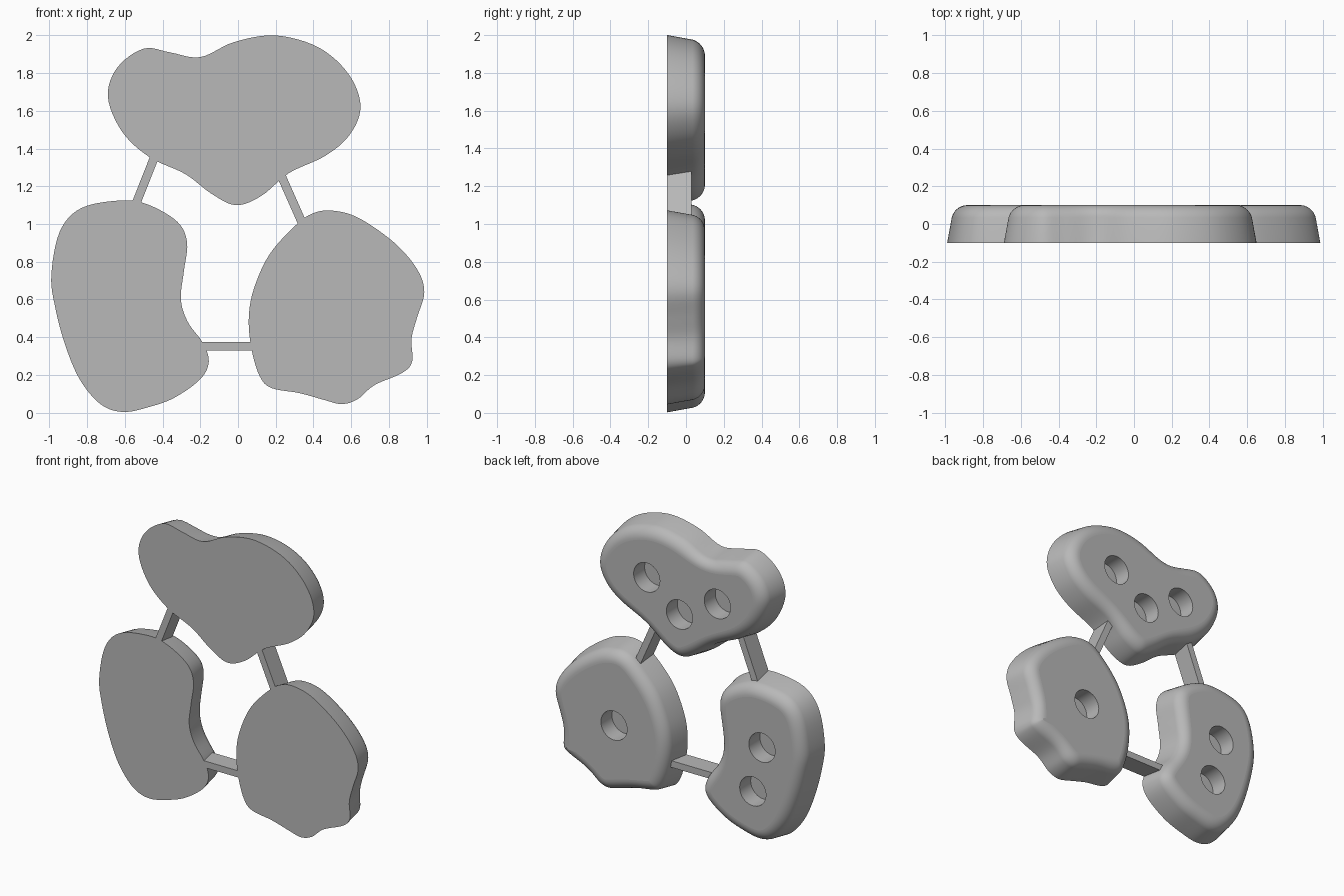
import bpy
import bmesh
from math import sin, cos, tan, radians, atan2
from mathutils import Vector

if "Cube" in bpy.data.objects:
    bpy.data.objects.remove(bpy.data.objects["Cube"], do_unlink=True)

FRONT, BACK = -0.1, 0.1
DRAFT = radians(10)
FILLET = 0.08
HOLE_RADIUS, HOLE_DEPTH = 0.1, 0.12

grey = bpy.data.materials.new("plain grey")
grey.use_nodes = True
grey.diffuse_color = (0.48, 0.48, 0.48, 1)
grey.node_tree.nodes["Principled BSDF"].inputs["Base Color"].default_value = grey.diffuse_color


def make_object(name, bm):
    bmesh.ops.recalc_face_normals(bm, faces=bm.faces)
    mesh = bpy.data.meshes.new(name)
    bm.to_mesh(mesh)
    bm.free()
    obj = bpy.data.objects.new(name, mesh)
    bpy.context.collection.objects.link(obj)
    mesh.materials.append(grey)
    return obj


def select_only(obj):
    bpy.ops.object.select_all(action="DESELECT")
    obj.select_set(True)
    bpy.context.view_layer.objects.active = obj


def smooth_outline(points, steps=6):
    """Closed Catmull-Rom curve through the control points."""
    pts = [Vector(p) for p in points]
    n = len(pts)
    out = []
    for i in range(n):
        a, b, c, d = (pts[(i + k) % n] for k in (-1, 0, 1, 2))
        for s in range(steps):
            t = s / steps
            out.append(b + 0.5 * t * ((c - a) + t * ((2 * a - 5 * b + 4 * c - d)
                                                     + t * (3 * (b - c) + d - a))))
    return out


def inset(loop, dist):
    """Move a clockwise loop inwards, relaxing it so tight corners do not fold."""
    n = len(loop)
    moved = []
    for i, p in enumerate(loop):
        t = (loop[(i + 1) % n] - loop[i - 1]).normalized()
        moved.append(p + Vector((t.y, -t.x)) * dist)
    return [moved[i] * 0.5 + (moved[i - 1] + moved[(i + 1) % n]) * 0.25 for i in range(n)]


def side_profile(segments=10):
    """(depth, total inset) pairs: drafted wall, then a rounded back edge."""
    centre = BACK - FILLET
    wall = (centre + FILLET * sin(DRAFT) - FRONT) * tan(DRAFT)
    for i in range(segments + 1):
        a = DRAFT + (radians(90) - DRAFT) * i / segments
        yield centre + FILLET * sin(a), wall + FILLET * (cos(DRAFT) - cos(a))


def hole_cutter(x, z):
    bpy.ops.mesh.primitive_cylinder_add(
        vertices=48, radius=HOLE_RADIUS, depth=2 * HOLE_DEPTH,
        location=(x, BACK, z), rotation=(radians(90), 0, 0))
    cutter = bpy.context.object
    cutter.name = "hole_cutter"
    cutter.hide_render = True
    return cutter


def make_hold(name, points, holes):
    loop = smooth_outline(points)
    n = len(loop)
    bm = bmesh.new()
    rings = [[bm.verts.new((p.x, FRONT, p.y)) for p in loop]]
    done = 0
    for y, total in side_profile():
        loop = inset(loop, total - done)
        done = total
        rings.append([bm.verts.new((p.x, y, p.y)) for p in loop])
    for low, high in zip(rings, rings[1:]):
        for i in range(n):
            j = (i + 1) % n
            bm.faces.new((low[i], low[j], high[j], high[i]))
    bm.faces.new(rings[0])
    bm.faces.new(rings[-1])
    obj = make_object(name, bm)

    # Round blind holes in the back
    for x, z in holes:
        cutter = hole_cutter(x, z)
        mod = obj.modifiers.new("hole", "BOOLEAN")
        mod.operation = "DIFFERENCE"
        mod.solver = "EXACT"
        mod.object = cutter
        select_only(obj)
        bpy.ops.object.modifier_apply(modifier=mod.name)
        bpy.data.objects.remove(cutter, do_unlink=True)

    # Smooth walls, flat caps
    select_only(obj)
    bpy.ops.object.shade_smooth_by_angle(angle=radians(35))
    for poly in obj.data.polygons:
        if abs(poly.normal.y) > 0.9995:
            poly.use_smooth = False


def make_bar(name, start, end, width=0.046, depth=0.13, overlap=0.035):
    a, b = Vector(start), Vector(end)
    d = b - a
    bm = bmesh.new()
    bmesh.ops.create_cube(bm, size=1)
    obj = make_object(name, bm)
    mid = (a + b) / 2
    obj.location = (mid.x, FRONT + depth / 2, mid.y)
    obj.scale = (d.length + 2 * overlap, depth, width)
    obj.rotation_euler = (0, -atan2(d.y, d.x), 0)


# Three rounded pads
make_hold("upper_pad", [
    (-.69, 1.675), (-.64, 1.83), (-.5, 1.93), (-.36, 1.91), (-.2, 1.885), (-.02, 1.965),
    (.2, 2), (.43, 1.935), (.59, 1.79), (.65, 1.62), (.59, 1.47), (.46, 1.36), (.27, 1.27),
    (.125, 1.15), (-.01, 1.1), (-.14, 1.16), (-.28, 1.265), (-.47, 1.355), (-.615, 1.49)],
    [(.23, 1.63), (-.02, 1.44), (-.31, 1.59)])

make_hold("right_pad", [
    (-.99, .73), (-.945, .96), (-.83, 1.085), (-.615, 1.125), (-.47, 1.1), (-.32, 1.01),
    (-.27, .9), (-.287, .75), (-.303, .6), (-.266, .48), (-.187, .37), (-.155, .27),
    (-.2, .177), (-.335, .08), (-.47, .03), (-.61, .003), (-.73, .045), (-.84, .177),
    (-.917, .36), (-.97, .56)],
    [(-.65, .69), (-.58, .37)])

make_hold("left_pad", [
    (.057, .495), (.083, .653), (.168, .84), (.31, .997), (.406, 1.06), (.51, 1.07),
    (.644, 1.03), (.83, .9), (.95, .76), (.988, .638), (.95, .505), (.92, .39), (.924, .272),
    (.87, .21), (.723, .145), (.633, .07), (.55, .045), (.46, .066), (.327, .103),
    (.178, .13), (.115, .193), (.072, .336)],
    [(.48, .54)])

# Thin bars joining the pads
make_bar("upper_right_bar", (-.449, 1.34), (-.536, 1.12))
make_bar("upper_left_bar", (.234, 1.246), (.334, 1.02))
make_bar("lower_bar", (-.18, .352), (.07, .352))
